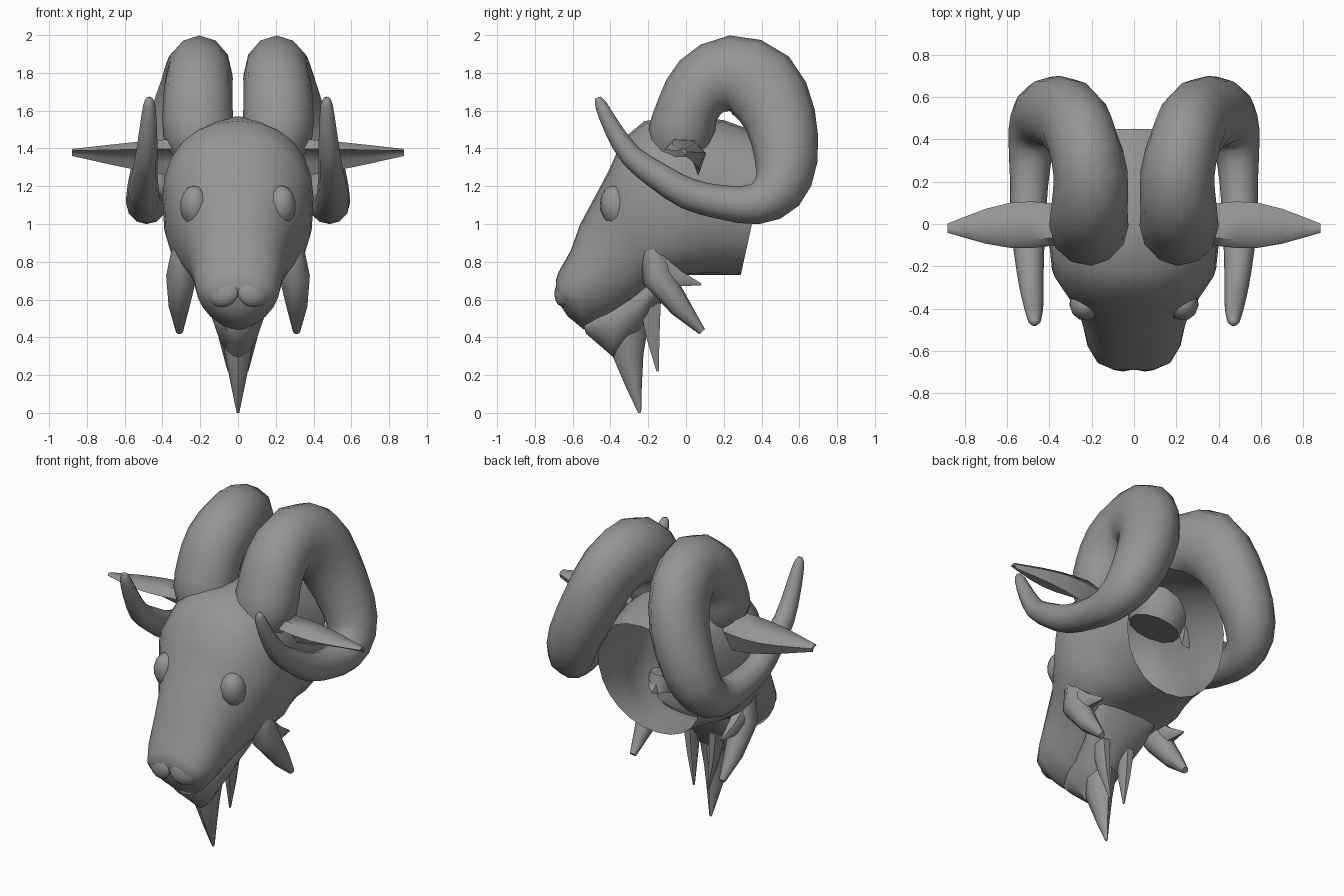
import bpy, bmesh, math
from mathutils import Vector, Matrix

if "Cube" in bpy.data.objects:
    bpy.data.objects.remove(bpy.data.objects["Cube"])

GREY = (0.30, 0.30, 0.30, 1)
grey = bpy.data.materials.new("stone grey")
grey.diffuse_color = GREY
grey.use_nodes = True
bsdf = next(n for n in grey.node_tree.nodes if n.type == 'BSDF_PRINCIPLED')
bsdf.inputs["Base Color"].default_value = GREY
bsdf.inputs["Roughness"].default_value = 0.7


def finish(name, bm, angle=50):
    """Turn a bmesh into a smooth-shaded grey object."""
    bmesh.ops.recalc_face_normals(bm, faces=bm.faces)
    me = bpy.data.meshes.new(name)
    bm.to_mesh(me)
    bm.free()
    me.materials.append(grey)
    ob = bpy.data.objects.new(name, me)
    bpy.context.collection.objects.link(ob)
    bpy.ops.object.select_all(action='DESELECT')
    ob.select_set(True)
    bpy.context.view_layer.objects.active = ob
    bpy.ops.object.shade_smooth_by_angle(angle=math.radians(angle))
    return ob


def loft(name, rings, cap_end=True, angle=50):
    """Skin a list of equal-length point rings."""
    bm = bmesh.new()
    vs = [[bm.verts.new(p) for p in r] for r in rings]
    n = len(vs[0])
    for a, b in zip(vs, vs[1:]):
        for i in range(n):
            j = (i + 1) % n
            bm.faces.new((a[i], a[j], b[j], b[i]))
    bm.faces.new(vs[0])
    if cap_end:
        bm.faces.new(vs[-1])
    return finish(name, bm, angle)


def refine(stations):
    """Add a smooth in-between station to each span of a path."""
    out = []
    for i in range(len(stations) - 1):
        a, b = stations[i], stations[i + 1]
        before = stations[max(i - 1, 0)]
        after = stations[min(i + 2, len(stations) - 1)]
        out += [a, tuple((9 * (q + r) - p - s) / 16
                         for p, q, r, s in zip(before, a, b, after))]
    return out + [stations[-1]]


def section(top, bottom, width, low_power=2.2, n=24):
    """Upright head slice between two (y, z) points; low_power squares the underside."""
    t, b = Vector((0, *top)), Vector((0, *bottom))
    c, h = (t + b) / 2, (t - b) / 2
    ring = []
    for i in range(n):
        a = 2 * math.pi * i / n
        ca, sa = math.cos(a), math.sin(a)
        e = 2 / (2.2 if ca >= 0 else low_power)
        u = math.copysign(abs(ca) ** e, ca)
        x = math.copysign(abs(sa) ** e, sa) * width
        ring.append(c + h * u + Vector((x, 0, 0)))
    return ring


def tube(name, path, s=1, n=12, wide=1.0, angle=50):
    """Tapering tube through (x, y, z, radius[, sideways radius]); s mirrors in x."""
    pts = [Vector((p[0] * s, p[1], p[2])) for p in path]
    rings = []
    for i, p in enumerate(pts):
        t = (pts[min(i + 1, len(pts) - 1)] - pts[max(i - 1, 0)]).normalized()
        side = Vector((1, 0, 0))
        side = (side - t * side.dot(t)).normalized()
        nor = t.cross(side)
        r, rw = path[i][3], path[i][-1] * wide
        rings.append([p + side * (math.cos(k * math.tau / n) * rw)
                      + nor * (math.sin(k * math.tau / n) * r) for k in range(n)])
    return loft(name, rings, angle=angle)


def ball(name, centre, size, tilt, turn):
    """Ellipsoid with per-axis radii, tilted about x then turned about z."""
    bm = bmesh.new()
    bmesh.ops.create_uvsphere(bm, u_segments=12, v_segments=8, radius=1)
    rot = Matrix.Rotation(turn, 4, 'Z') @ Matrix.Rotation(tilt, 4, 'X')
    bm.transform(Matrix.Translation(centre) @ rot @ Matrix.Diagonal((*size, 1)))
    return finish(name, bm, 80)


# Skull from nose to the open neck rim: top, bottom, half width, underside squareness
head = [
    ((-0.69, 0.70), (-0.672, 0.58), 0.11, 1.5),
    ((-0.675, 0.745), (-0.625, 0.51), 0.175, 1.5),
    ((-0.61, 0.86), (-0.54, 0.44), 0.22, 1.7),
    ((-0.56, 1.00), (-0.41, 0.49), 0.24, 1.9),
    ((-0.49, 1.13), (-0.28, 0.57), 0.27, 2.2),
    ((-0.41, 1.28), (-0.19, 0.65), 0.33, 2.5),
    ((-0.335, 1.45), (-0.09, 0.72), 0.388, 3.2),
    ((-0.22, 1.545), (0.03, 0.73), 0.40, 3.0),
    ((-0.02, 1.57), (0.12, 0.73), 0.375, 2.6),
    ((0.20, 1.55), (0.20, 0.73), 0.36, 2.3),
    ((0.45, 1.46), (0.29, 0.73), 0.35, 2.1),
]
loft("head", [section(*h) for h in head], cap_end=False, angle=60)

# Lower jaw tucked under the muzzle
jaw = [
    ((-0.55, 0.50), (-0.53, 0.42), 0.07),
    ((-0.47, 0.60), (-0.46, 0.36), 0.105),
    ((-0.38, 0.66), (-0.385, 0.295), 0.12),
    ((-0.27, 0.72), (-0.25, 0.41), 0.155),
    ((-0.15, 0.77), (-0.14, 0.57), 0.20),
    ((0.00, 0.85), (0.00, 0.74), 0.20),
]
loft("lower_jaw", [section(*j, 1.7) for j in jaw])

# Main beard point
tube("beard", [(0, -0.31, 0.46, 0.11), (0, -0.305, 0.30, 0.08),
               (0, -0.275, 0.14, 0.042), (0, -0.245, 0.0, 0.008)], wide=0.85, n=8)

# Horn centre line with radius and sideways radius, from brow around to the tip
horn = [
    (0.19, -0.05, 1.38, 0.15, 0.15), (0.21, -0.025, 1.48, 0.175, 0.185),
    (0.213, 0.01, 1.61, 0.165, 0.185), (0.21, 0.085, 1.73, 0.18, 0.18),
    (0.205, 0.235, 1.795, 0.203, 0.175), (0.245, 0.40, 1.73, 0.213, 0.168),
    (0.305, 0.50, 1.55, 0.19, 0.165), (0.395, 0.53, 1.33, 0.165, 0.158),
    (0.455, 0.485, 1.18, 0.14, 0.135), (0.485, 0.365, 1.105, 0.108, 0.108),
    (0.495, 0.19, 1.115, 0.09, 0.09), (0.50, 0.01, 1.16, 0.083, 0.083),
    (0.495, -0.15, 1.255, 0.073, 0.07), (0.485, -0.29, 1.36, 0.06, 0.058),
    (0.475, -0.385, 1.50, 0.047, 0.047), (0.47, -0.45, 1.63, 0.032, 0.032),
    (0.47, -0.465, 1.67, 0.014, 0.014),
]

# Ear slice as (y, z) offsets: a leaf folded over a hollow that faces down and forward
ear = [(-0.10, 0.01), (-0.06, 0.05), (0.06, 0.045), (0.12, -0.01),
       (0.085, -0.10), (0.06, -0.05), (0.03, -0.005), (-0.04, 0.01)]
# Ear stations: x, width scale, height scale
ear_steps = [(0.31, 0.8, 1.2), (0.38, 0.9, 1.25), (0.48, 1.0, 1.1), (0.58, 0.98, 0.9),
             (0.70, 0.75, 0.65), (0.80, 0.45, 0.42), (0.88, 0.2, 0.25)]

for s, side in ((1, "left"), (-1, "right")):
    tube(side + "_horn", refine(horn), s, angle=60)
    loft(side + "_ear", [[(x * s, -0.01 - 0.02 * (x - 0.3) + y * w, 1.385 + z * h)
                          for y, z in ear] for x, w, h in ear_steps])
    # Eye set into the side of the face
    ball(side + "_eye", (0.225 * s, -0.37, 1.09), (0.08, 0.085, 0.115), 0.25, 0.4 * s)
    # Flat nostril lobe beside the nose groove
    ball(side + "_nostril", (0.08 * s, -0.64, 0.645), (0.095, 0.05, 0.085),
         -0.2, 0.3 * s)
    # Cheek tuft: long lock with a short one behind it
    tube(side + "_cheek_tuft", [(0.285, -0.17, 0.86, 0.07), (0.30, -0.15, 0.72, 0.085),
                                (0.312, -0.03, 0.56, 0.058), (0.31, 0.085, 0.43, 0.02)],
         s, n=8, wide=0.95)
    tube(side + "_cheek_tuft_back", [(0.30, -0.14, 0.77, 0.07), (0.30, -0.04, 0.71, 0.05),
                                     (0.30, 0.08, 0.68, 0.006)], s, n=6, wide=0.8)
    # Side beard lock
    tube(side + "_beard_lock", [(0.09, -0.19, 0.58, 0.065), (0.075, -0.175, 0.40, 0.04),
                                (0.05, -0.15, 0.22, 0.007)], s, n=6, wide=0.7)
